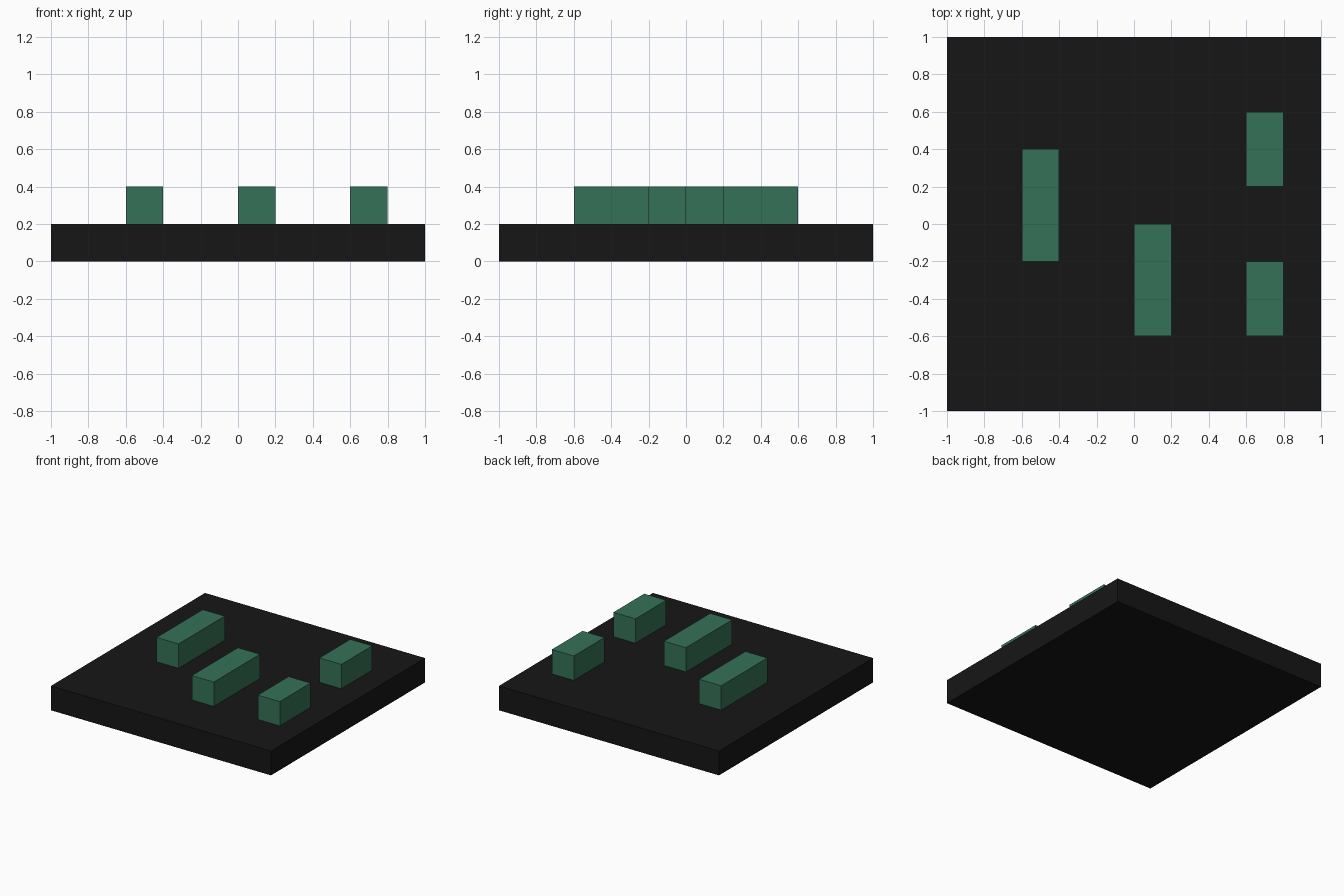
import bpy

if "Cube" in bpy.data.objects:
    bpy.data.objects.remove(bpy.data.objects["Cube"])


def material(name, color):
    mat = bpy.data.materials.new(name)
    mat.diffuse_color = color
    mat.use_nodes = True
    mat.node_tree.nodes["Principled BSDF"].inputs["Base Color"].default_value = mat.diffuse_color
    return mat


def box(name, x, y, z, mat):
    """Box from (min, max) ranges on each axis."""
    bpy.ops.mesh.primitive_cube_add(size=1, location=[sum(r) / 2 for r in (x, y, z)])
    obj = bpy.context.object
    obj.name = name
    obj.scale = [r[1] - r[0] for r in (x, y, z)]
    bpy.ops.object.transform_apply(location=False, rotation=False, scale=True)
    obj.data.materials.append(mat)
    return obj


black = material("black", (0.008, 0.008, 0.008, 1))
green = material("green", (0.035, 0.165, 0.095, 1))

# Square base slab
box("base_slab", (-1, 1), (-1, 1), (0, 0.2), black)

# Raised bars: left x, front y, length
bars = {
    "left_bar": (-0.6, -0.2, 0.6),
    "middle_bar": (0.0, -0.6, 0.6),
    "right_front_bar": (0.6, -0.6, 0.4),
    "right_back_bar": (0.6, 0.2, 0.4),
}
for name, (x, y, length) in bars.items():
    box(name, (x, x + 0.2), (y, y + length), (0.2, 0.4), green)
